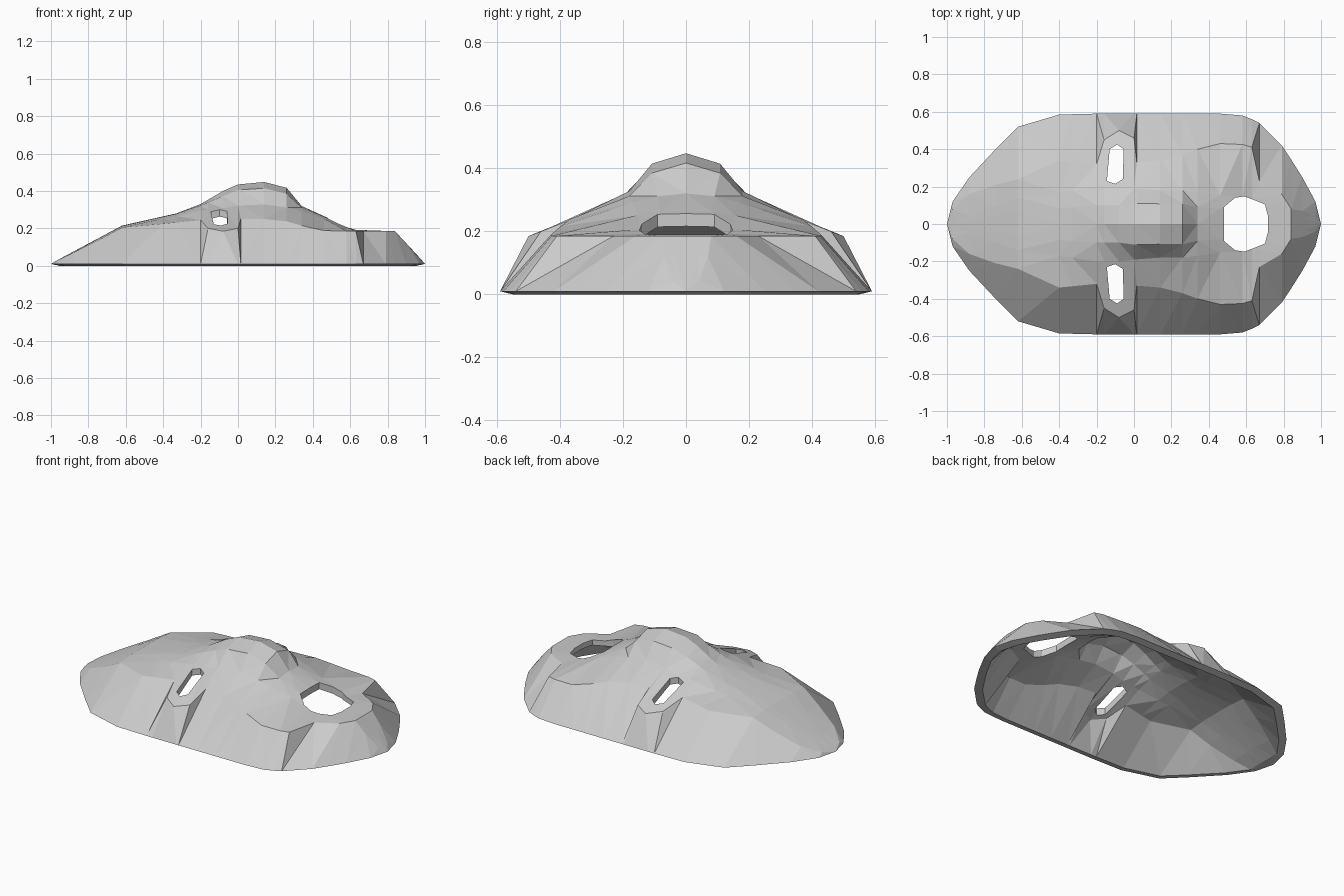
import bpy, bmesh

if "Cube" in bpy.data.objects:
    bpy.data.objects.remove(bpy.data.objects["Cube"])

# Outer lines per station: x, rim half width, shoulder y, shoulder z
OUTER = [
    (-1, 0, 0, .012), (-.97, .12, .08, .028), (-.88, .25, .16, .07), (-.74, .40, .21, .14),
    (-.62, .52, .24, .205), (-.40, .585, .34, .225), (-.20, .59, .32, .245), (-.16, .59, .45, .20),
    (-.08, .59, .50, .185), (0, .59, .46, .20), (.015, .59, .33, .25), (.14, .59, .34, .25),
    (.26, .59, .37, .238), (.34, .59, .40, .215), (.46, .59, .43, .188), (.58, .58, .425, .186),
    (.63, .56, .41, .185), (.67, .54, .23, .185), (.79, .42, .16, .185), (.84, .345, .08, .185),
    (.90, .25, .07, .12), (.97, .12, .04, .042), (1, 0, 0, .012)]

# Inner lines: x, nose base y, z, nose side y, z, ridge z
INNER = [
    (-1, 0, .012, 0, .012, .012), (-.62, .14, .213, .07, .215, .215), (-.33, .18, .265, .09, .278, .28),
    (-.20, .20, .295, .10, .322, .33), (-.08, .20, .308, .10, .372, .40), (0, .19, .322, .11, .405, .435),
    (.14, .18, .328, .11, .415, .448), (.26, .18, .312, .11, .385, .417), (.34, .17, .292, .09, .312, .32),
    (.48, .15, .245, .08, .255, .256), (.62, .145, .192, .07, .194, .195), (.79, .12, .186, .06, .186, .186),
    (.84, .06, .185, .03, .185, .185), (1, 0, .012, 0, .012, .012)]


def lerp_table(table, x):
    for a, b in zip(table, table[1:]):
        if x <= b[0]:
            t = (x - a[0]) / (b[0] - a[0])
            return [p + (q - p) * t for p, q in zip(a[1:], b[1:])]


def section(x):
    rim, sy, sz = lerp_table(OUTER, x)
    by, bz, ny, nz, top = lerp_table(INNER, x)
    by = min(by, sy * .75)
    ny = min(ny, by * .6)
    half = [(rim, .01), (sy, sz), (by, bz), (ny, nz)]
    return [(-y, z) for y, z in half] + [(0, top)] + [(y, z) for y, z in reversed(half)]


def mesh_object(name, bm):
    bmesh.ops.recalc_face_normals(bm, faces=bm.faces)
    me = bpy.data.meshes.new(name)
    bm.to_mesh(me)
    bm.free()
    ob = bpy.data.objects.new(name, me)
    bpy.context.collection.objects.link(ob)
    return ob


# Mask shell: lofted outer skin, slightly smaller inner skin, joined at the rim
xs = sorted({r[0] for r in OUTER} | {-.33})
bm = bmesh.new()
outer, inner = [], []
for x in xs:
    pts = section(x)
    if abs(x) == 1:
        pts = [(0, .01)] * len(pts)
    outer.append([bm.verts.new((x, y, z)) for y, z in pts])
    row = []
    for i, (y, z) in enumerate(pts):
        edge = i in (0, len(pts) - 1) or abs(x) == 1
        row.append(bm.verts.new((x * .955, y * .93, 0 if edge else max(z - .03, .002))))
    inner.append(row)
for grid in (outer, inner):
    for a, b in zip(grid, grid[1:]):
        for j in range(len(a) - 1):
            bm.faces.new((a[j], a[j + 1], b[j + 1], b[j]))
for j in (0, -1):
    for i in range(len(xs) - 1):
        bm.faces.new((outer[i][j], outer[i + 1][j], inner[i + 1][j], inner[i][j]))
bmesh.ops.remove_doubles(bm, verts=bm.verts, dist=.0005)
bmesh.ops.triangulate(bm, faces=bm.faces)
mask = mesh_object("mask", bm)


def cut_hole(name, outline):
    bm = bmesh.new()
    face = bm.faces.new([bm.verts.new((x, y, -.2)) for x, y in outline])
    ext = bmesh.ops.extrude_face_region(bm, geom=[face])["geom"]
    bmesh.ops.translate(bm, vec=(0, 0, 1), verts=[v for v in ext if isinstance(v, bmesh.types.BMVert)])
    cutter = mesh_object(name, bm)
    cutter.hide_render = True
    mod = mask.modifiers.new(name, 'BOOLEAN')
    mod.operation, mod.solver, mod.object = 'DIFFERENCE', 'EXACT', cutter
    bpy.context.view_layer.objects.active = mask
    bpy.ops.object.modifier_apply(modifier=name)
    bpy.data.objects.remove(cutter)


# Eye slots and mouth opening
EYE = [(-.145, .23), (-.10, .215), (-.06, .24), (-.055, .40), (-.09, .425), (-.13, .40)]
for s in (1, -1):
    cut_hole("eye_cut", [(x, y * s) for x, y in EYE])
LIP = [(.48, .09), (.54, .14), (.59, .148), (.65, .125), (.70, .105), (.717, .04)]
cut_hole("mouth_cut", LIP + [(x, -y) for x, y in reversed(LIP)])
